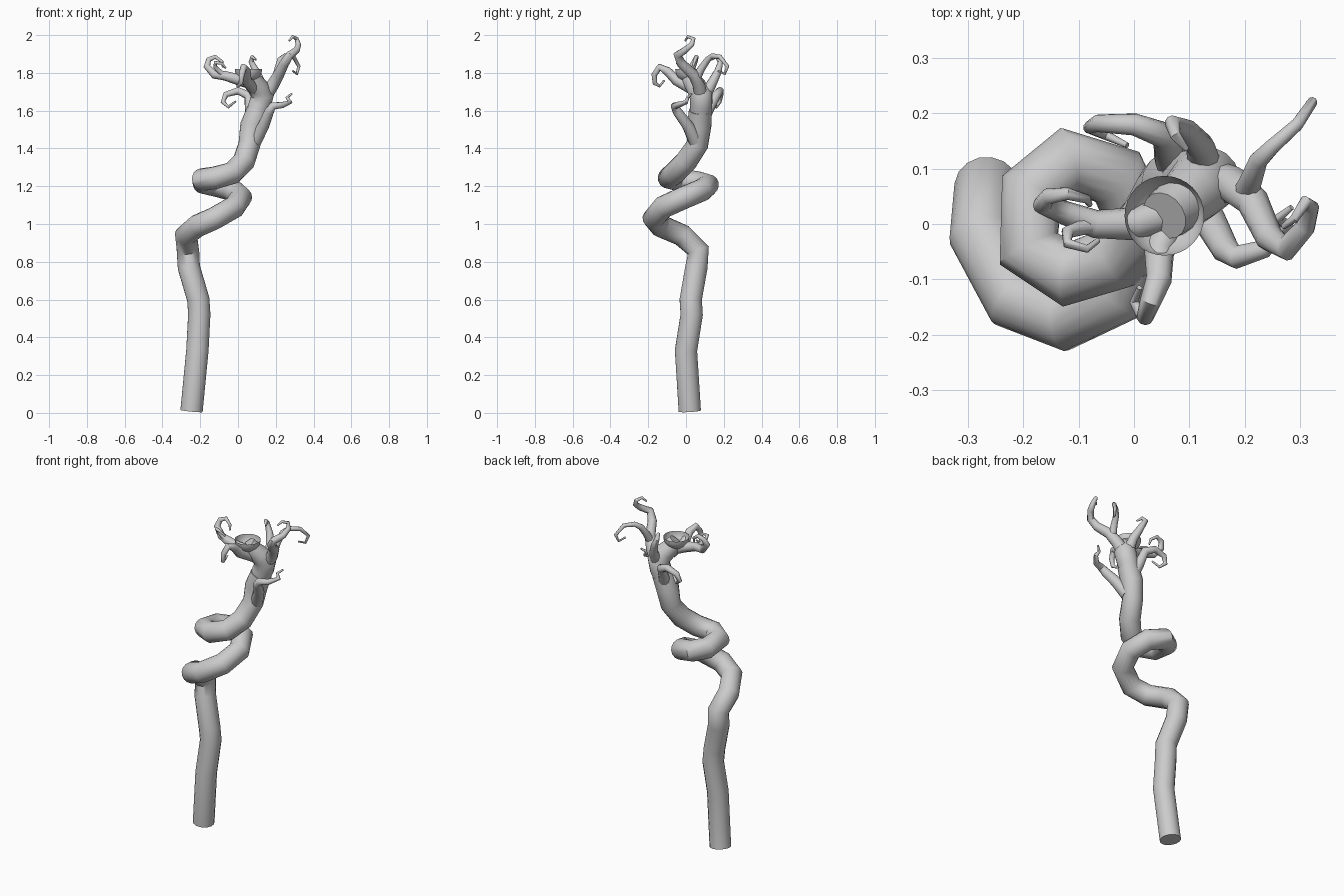
import bpy, bmesh, math


def finish(obj, angle):
    bpy.ops.object.select_all(action='DESELECT')
    obj.select_set(True)
    bpy.context.view_layer.objects.active = obj
    if obj.type == 'CURVE':
        bpy.ops.object.convert(target='MESH')
    bpy.ops.object.shade_smooth_by_angle(angle=math.radians(angle))


def tube(name, pts, radii, sides=4, caps=True):
    cu = bpy.data.curves.new(name, 'CURVE')
    cu.dimensions = '3D'
    cu.bevel_depth = 1.0
    cu.bevel_resolution = sides
    cu.use_fill_caps = caps
    sp = cu.splines.new('POLY')
    sp.points.add(len(pts) - 1)
    for p, co, r in zip(sp.points, pts, radii):
        p.co = (*co, 1)
        p.radius = r
    obj = bpy.data.objects.new(name, cu)
    bpy.context.collection.objects.link(obj)
    finish(obj, 50)


def tendril(name, pts, r0, r1=0.005):
    n = len(pts) - 1
    tube(name, pts, [r0 + (r1 - r0) * (i / n) ** 0.8 for i in range(n + 1)], 3)


# twisted shaft: straight foot, two coils, leaning neck
shaft = [(-.246, .02, .01), (-.215, 0, .33), (-.205, .03, .52), (-.21, .025, .6),
         (-.26, .055, .77), (-.265, .065, .86), (-.275, -.02, .94),
         (-.215, -.135, .99), (-.125, -.17, 1.03), (-.02, -.12, 1.09),
         (.015, -.01, 1.14), (-.03, .085, 1.18), (-.12, .115, 1.205),
         (-.185, .06, 1.22), (-.19, -.045, 1.235), (-.12, -.09, 1.245),
         (-.03, -.06, 1.27), (.03, 0, 1.33), (.06, .06, 1.42),
         (.075, .07, 1.52), (.105, .075, 1.6)]
tube("shaft", shaft, [.06] * 18 + [.058, .064, .06], 6)

# head bending forward to the bowl
tube("head", [(.09, .075, 1.56), (.115, .08, 1.63), (.13, .08, 1.68), (.105, .055, 1.725),
              (.075, .03, 1.76), (.055, .015, 1.79)],
     [.055, .06, .062, .056, .05, .045], 6)

# open bowl
bm = bmesh.new()
bmesh.ops.create_uvsphere(bm, u_segments=32, v_segments=16, radius=.072)
bmesh.ops.delete(bm, geom=[v for v in bm.verts if v.co.z > 1e-4], context='VERTS')
me = bpy.data.meshes.new("bowl")
bm.to_mesh(me)
bm.free()
bowl = bpy.data.objects.new("bowl", me)
bowl.location = (.055, .015, 1.82)
bpy.context.collection.objects.link(bowl)
finish(bowl, 50)

# curling tendrils
tendril("right_tendril", [(.13, .08, 1.66), (.18, .07, 1.73), (.215, .04, 1.79), (.245, -.025, 1.85),
        (.275, -.045, 1.895), (.31, -.005, 1.92), (.32, .03, 1.95), (.31, .04, 1.98),
        (.29, .01, 1.992), (.27, -.005, 1.97)], .04)
tendril("right_back_tendril", [(.2, .05, 1.76), (.212, .08, 1.82), (.225, .115, 1.87), (.25, .14, 1.89),
        (.295, .18, 1.885), (.322, .22, 1.835), (.312, .205, 1.795), (.29, .17, 1.81)], .024)
tendril("low_right_tendril", [(.09, .05, 1.44), (.135, .01, 1.52), (.165, -.045, 1.595),
        (.185, -.06, 1.625), (.235, -.045, 1.63), (.275, 0, 1.645), (.26, .01, 1.67),
        (.285, .03, 1.69)], .038)
tendril("left_tendril", [(.09, .03, 1.74), (0, 0, 1.765), (-.07, 0, 1.785), (-.125, .02, 1.79),
        (-.165, .035, 1.835), (-.155, .05, 1.87), (-.12, .055, 1.885), (-.085, .045, 1.86),
        (-.08, .035, 1.83)], .036)
tendril("left_twig", [(-.04, 0, 1.775), (-.09, -.005, 1.8), (-.12, -.015, 1.83), (-.12, -.035, 1.855),
        (-.085, -.045, 1.85), (-.065, -.03, 1.825)], .018)
tendril("front_tendril", [(.08, .03, 1.72), (.045, -.05, 1.76), (.045, -.1, 1.81), (.03, -.14, 1.83),
        (.02, -.168, 1.79), (.015, -.165, 1.745), (0, -.14, 1.73), (.01, -.115, 1.76)], .034)
tendril("back_left_tendril", [(.09, .08, 1.53), (.065, .12, 1.61), (.055, .16, 1.68), (0, .18, 1.705),
        (-.065, .182, 1.685), (-.08, .175, 1.645), (-.05, .16, 1.62), (-.012, .142, 1.65)], .036)
tendril("back_tendril", [(.13, .09, 1.66), (.12, .14, 1.75), (.095, .17, 1.81), (.07, .182, 1.86),
        (.075, .16, 1.885), (.095, .135, 1.87)], .034)
